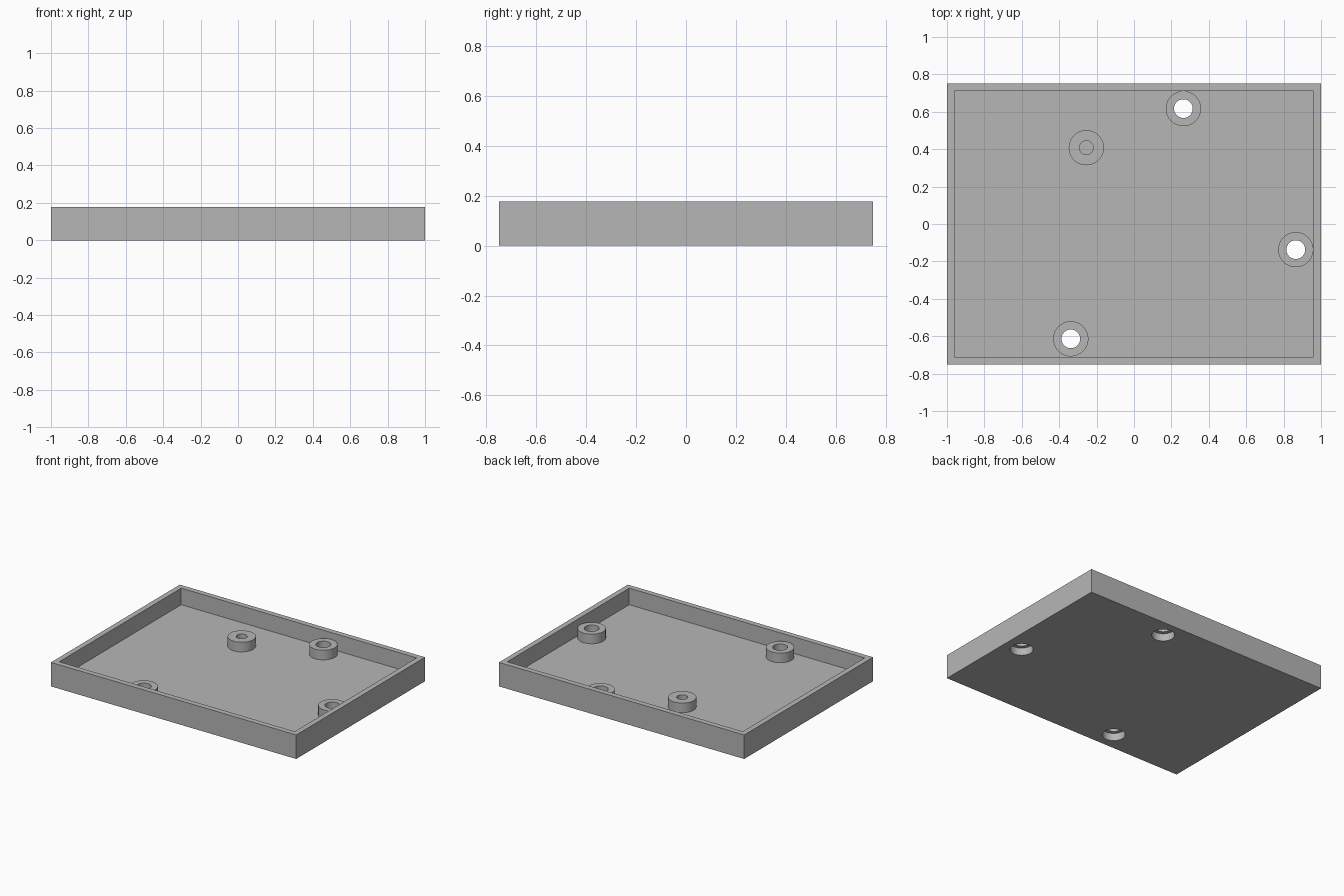
import bpy
import bmesh
from mathutils import Matrix, Vector

default = bpy.data.objects.get("Cube")
if default:
    bpy.data.objects.remove(default, do_unlink=True)

LENGTH, WIDTH, HEIGHT = 2.0, 1.5, 0.177
WALL, FLOOR = 0.04, 0.055
BOSS_TOP, BOSS_RADIUS = 0.126, 0.094
HOLE_RADIUS, PILOT_RADIUS = 0.05, 0.037
BORE_RADIUS, BORE_DEPTH = 0.077, 0.055

grey = bpy.data.materials.new("plain grey")
grey.use_nodes = True
colour = (0.47, 0.47, 0.47, 1)
grey.diffuse_color = colour
grey.node_tree.nodes["Principled BSDF"].inputs["Base Color"].default_value = colour


def new_object(name, bm):
    mesh = bpy.data.meshes.new(name)
    bm.to_mesh(mesh)
    bm.free()
    mesh.materials.append(grey)
    obj = bpy.data.objects.new(name, mesh)
    bpy.context.collection.objects.link(obj)
    return obj


def box(name, size, bottom, top):
    bm = bmesh.new()
    bmesh.ops.create_cube(bm, size=1)
    bmesh.ops.scale(bm, vec=Vector((size[0], size[1], top - bottom)), verts=bm.verts)
    bmesh.ops.translate(bm, vec=Vector((0, 0, (bottom + top) / 2)), verts=bm.verts)
    return new_object(name, bm)


def cylinder(name, centre, radius, bottom, top):
    bm = bmesh.new()
    place = Matrix.Translation((*centre, (bottom + top) / 2))
    bmesh.ops.create_cone(bm, cap_ends=True, segments=64, radius1=radius,
                          radius2=radius, depth=top - bottom, matrix=place)
    return new_object(name, bm)


def combine(target, tool, operation):
    """Apply a boolean and remove the helper."""
    tool.hide_render = True
    mod = target.modifiers.new(operation.lower(), "BOOLEAN")
    mod.operation, mod.solver, mod.object = operation, "EXACT", tool
    bpy.context.view_layer.objects.active = target
    bpy.ops.object.modifier_apply(modifier=mod.name)
    bpy.data.objects.remove(tool, do_unlink=True)


# Open tray
tray = box("tray", (LENGTH, WIDTH), 0, HEIGHT)
combine(tray, box("tray_cutter", (LENGTH - 2 * WALL, WIDTH - 2 * WALL), FLOOR, HEIGHT + 0.1),
        "DIFFERENCE")

# Bosses: three screw holes with counterbores below, one blind pilot hole
bosses = [((0.264, 0.617), True), ((0.865, -0.137), True),
          ((-0.338, -0.614), True), ((-0.255, 0.408), False)]
for centre, through in bosses:
    combine(tray, cylinder("boss", centre, BOSS_RADIUS, FLOOR / 2, BOSS_TOP), "UNION")
for centre, through in bosses:
    if through:
        combine(tray, cylinder("hole_cutter", centre, HOLE_RADIUS, -0.1, 0.3), "DIFFERENCE")
        combine(tray, cylinder("bore_cutter", centre, BORE_RADIUS, -0.1, BORE_DEPTH),
                "DIFFERENCE")
    else:
        combine(tray, cylinder("pilot_cutter", centre, PILOT_RADIUS, FLOOR, 0.3), "DIFFERENCE")

# Smooth round walls, sharp edges
bpy.ops.object.select_all(action="DESELECT")
tray.select_set(True)
bpy.context.view_layer.objects.active = tray
bpy.ops.object.shade_smooth_by_angle()
